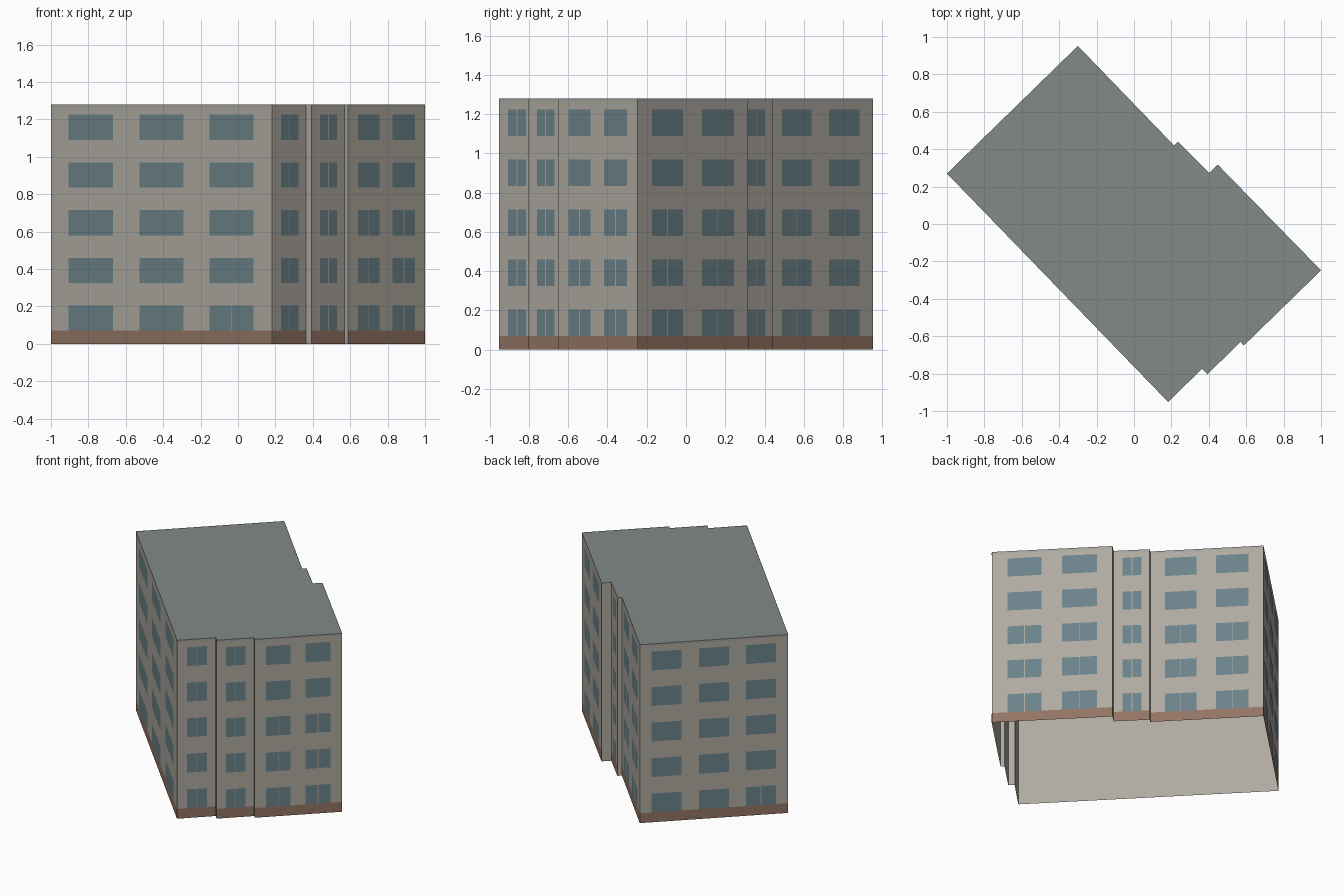
import bpy, bmesh
from mathutils import Vector

if "Cube" in bpy.data.objects:
    bpy.data.objects.remove(bpy.data.objects["Cube"])

HEIGHT, BASE_TOP, TRIM = 1.28, 0.07, 0.015
FLOOR_STEP, WIN_H, FLOORS = 0.255, 0.135, 5
MULLION = 0.005
PROUD = 0.001  # overlays sit just outside the wall

# Window columns as fractions along a facade
SINGLE = [(0.25, 0.77)]
PAIR = [(0.13, 0.41), (0.58, 0.87)]
TRIPLE = [(0.08, 0.28), (0.40, 0.60), (0.717, 0.917)]


# Which windows carry a centre mullion
def split_all(floor, col):
    return True


def split_low(floor, col):
    return floor < 3


def split_corner(floor, col):
    return floor == 0 and col == 2


# Footprint, counter-clockwise: start point, window columns, mullion rule
# (None = plain step wall)
OUTLINE = [
    ((-1.0, 0.27), TRIPLE, split_corner),
    ((0.183, -0.952), SINGLE, split_all),
    ((0.364, -0.773), None, None),
    ((0.393, -0.803), SINGLE, split_all),
    ((0.57, -0.63), None, None),
    ((0.587, -0.65), PAIR, split_low),
    ((1.0, -0.248), PAIR, split_low),
    ((0.448, 0.317), None, None),
    ((0.402, 0.272), SINGLE, split_all),
    ((0.236, 0.44), None, None),
    ((0.214, 0.42), PAIR, split_low),
    ((-0.30, 0.952), TRIPLE, split_corner),
]

COLOURS = {
    "walls": (0.68, 0.66, 0.625),
    "base_band": (0.57, 0.45, 0.39),
    "windows": (0.42, 0.51, 0.535),
    "roof_edge": (0.64, 0.63, 0.62),
    "roof": (0.505, 0.535, 0.525),
}
parts = {name: bmesh.new() for name in COLOURS}


def quad(part, a, b, u0, u1, z0, z1, out=0.0):
    """Upright rectangle on the line a-b between fractions u0 and u1."""
    d = (b - a).normalized()
    shift = Vector((d.y, -d.x)) * out
    p, q = a.lerp(b, u0) + shift, a.lerp(b, u1) + shift
    bm = parts[part]
    bm.faces.new([bm.verts.new((v.x, v.y, z))
                  for v, z in ((p, z0), (q, z0), (q, z1), (p, z1))])


def facade(a, b, columns, is_split):
    quad("walls", a, b, 0, 1, 0, HEIGHT)
    if columns is None:
        return
    quad("base_band", a, b, 0, 1, 0, BASE_TOP, PROUD)
    quad("roof_edge", a, b, 0, 1, HEIGHT - TRIM, HEIGHT, PROUD)
    gap = MULLION / (b - a).length / 2
    for floor in range(FLOORS):
        z0 = BASE_TOP + floor * FLOOR_STEP
        for col, (u0, u1) in enumerate(columns):
            mid = (u0 + u1) / 2
            panes = [(u0, u1)]
            if is_split(floor, col):
                panes = [(u0, mid - gap), (mid + gap, u1)]
            for p0, p1 in panes:
                quad("windows", a, b, p0, p1, z0, z0 + WIN_H, PROUD)


# Facades (the shell is open underneath)
corners = [Vector(item[0]) for item in OUTLINE]
for i, (_, columns, rule) in enumerate(OUTLINE):
    facade(corners[i], corners[(i + 1) % len(corners)], columns, rule)

# Flat roof
roof = parts["roof"]
roof.faces.new([roof.verts.new((c.x, c.y, HEIGHT)) for c in corners])

# One object per part
for name, bm in parts.items():
    bmesh.ops.remove_doubles(bm, verts=bm.verts, dist=1e-5)
    mesh = bpy.data.meshes.new(name)
    bm.to_mesh(mesh)
    bm.free()
    mat = bpy.data.materials.new(name)
    mat.diffuse_color = (*[c ** 2.2 for c in COLOURS[name]], 1)
    mat.use_nodes = True
    mat.node_tree.nodes["Principled BSDF"].inputs["Base Color"].default_value = mat.diffuse_color
    mesh.materials.append(mat)
    bpy.context.collection.objects.link(bpy.data.objects.new(name, mesh))
